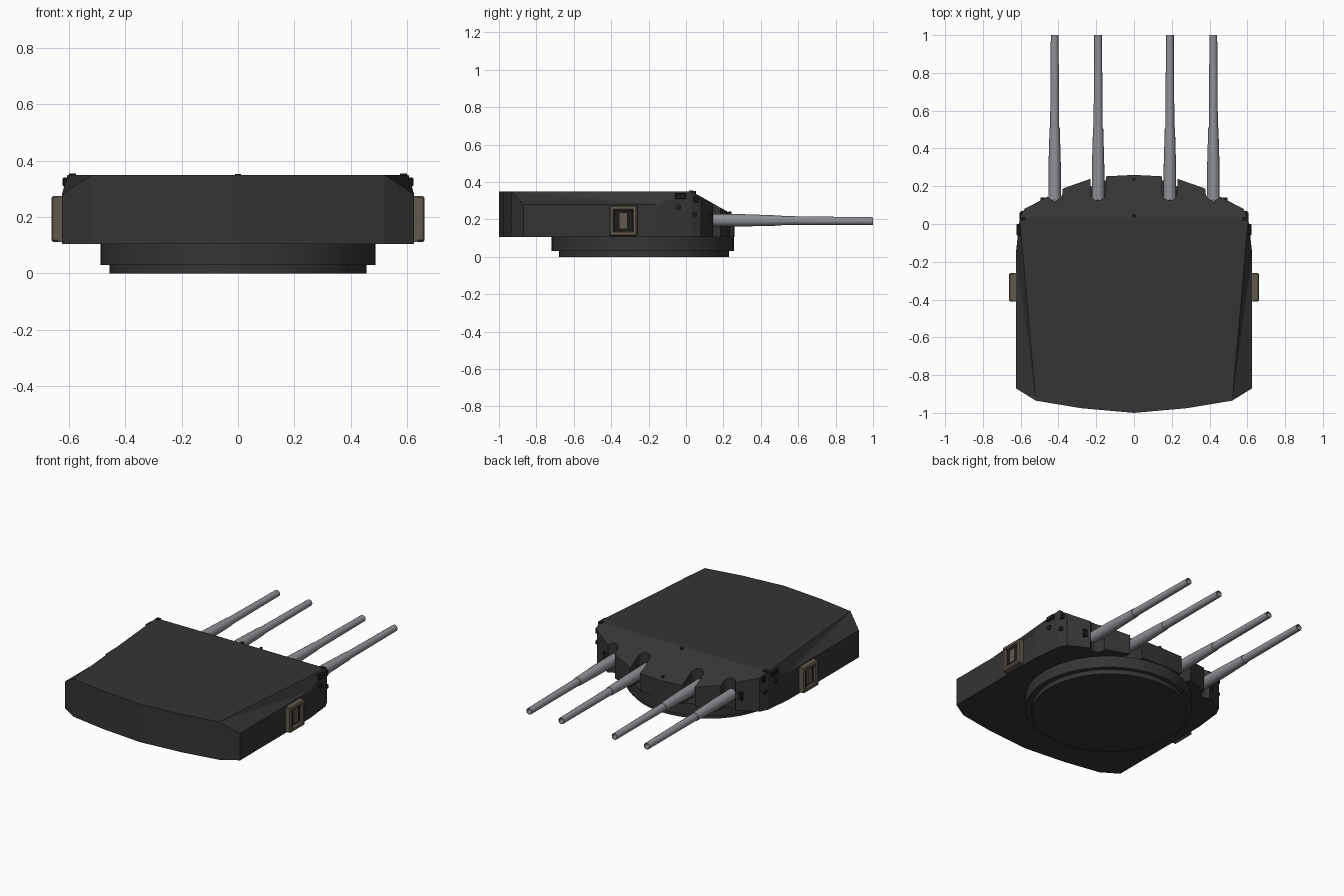
import bpy, bmesh, math
from mathutils import Matrix, Vector

if "Cube" in bpy.data.objects:
    bpy.data.objects.remove(bpy.data.objects["Cube"])


def material(name, r, g, b):
    m = bpy.data.materials.new(name)
    m.use_nodes = True
    m.diffuse_color = (r, g, b, 1)
    node = next(n for n in m.node_tree.nodes if n.type == "BSDF_PRINCIPLED")
    node.inputs["Base Color"].default_value = (r, g, b, 1)
    node.inputs["Roughness"].default_value = 0.7
    return m


ARMOUR = material("dark armour", 0.035, 0.035, 0.036)
STEEL = material("gun steel", 0.27, 0.28, 0.30)
TAN = material("tan housing", 0.12, 0.10, 0.075)
BLACK = material("black fitting", 0.012, 0.012, 0.012)


def finish(name, bm, mat, smooth=False):
    bmesh.ops.recalc_face_normals(bm, faces=bm.faces)
    me = bpy.data.meshes.new(name)
    bm.to_mesh(me)
    bm.free()
    ob = bpy.data.objects.new(name, me)
    bpy.context.collection.objects.link(ob)
    me.materials.append(mat)
    if smooth:
        bpy.ops.object.select_all(action="DESELECT")
        bpy.context.view_layer.objects.active = ob
        ob.select_set(True)
        bpy.ops.object.shade_smooth_by_angle(angle=math.radians(35))
    return ob


def box(name, lo, hi, mat, bevel=0):
    lo, hi = Vector(lo), Vector(hi)
    bm = bmesh.new()
    bmesh.ops.create_cube(bm, size=1)
    for v in bm.verts:
        v.co = (lo + hi) / 2 + v.co * (hi - lo)
    if bevel:
        bmesh.ops.bevel(bm, geom=bm.edges[:], offset=bevel, segments=1, affect="EDGES")
    return finish(name, bm, mat)


def cylinder(name, centre, r, depth, mat, axis="Z", sides=16):
    bm = bmesh.new()
    bmesh.ops.create_cone(bm, cap_ends=True, segments=sides, radius1=r, radius2=r, depth=depth)
    rot = Matrix.Rotation(math.pi / 2, 4, "Y") if axis == "X" else Matrix()
    bmesh.ops.transform(bm, matrix=Matrix.Translation(centre) @ rot, verts=bm.verts)
    return finish(name, bm, mat, True)


# Gunhouse: outline stations for one half, rear to gun face, mirrored
def slope_z(y):
    return 0.35 - (y - 0.03) * 0.565


half = [(0, -1, .35), (.28, -.975, .35), (.52, -.935, .35), (.625, -.87, .28),
        (.625, -.15, .28), (.605, .03, .35)]
half += [(x, y, slope_z(y)) for x, y in [(.58, .08), (.37, .19), (.2, .25), (0, .26)]]
last = len(half) - 1
outline = half + [(-x, y, z) for x, y, z in half[last - 1:0:-1]]
count = len(outline)
bm = bmesh.new()
low = [bm.verts.new((x, y, 0.105)) for x, y, z in outline]
top = [bm.verts.new(p) for p in outline]
bm.faces.new(low)
for i in range(count):
    j = (i + 1) % count
    bm.faces.new((low[i], low[j], top[j], top[i]))


def mirror(i):
    return (count - i) % count


bm.faces.new([top[i] for i in (0, 1, 2, 5, mirror(5), mirror(2), mirror(1))])
bm.faces.new([top[i] for i in range(5, mirror(5) + 1)])
for side in (lambda i: i, mirror):
    bm.faces.new([top[side(i)] for i in (2, 3, 4)])
    bm.faces.new([top[side(i)] for i in (2, 4, 5)])
gunhouse = finish("gunhouse", bm, ARMOUR)

# Gun ports: round-ended slots cut through the sloped face
GUNS = (-0.42, -0.19, 0.19, 0.42)
for gx in GUNS:
    bm = bmesh.new()
    n, r, yc = 12, 0.041, 0.166
    ring = [(gx + r * math.cos(math.pi + math.pi * k / n),
             yc + r * math.sin(math.pi + math.pi * k / n)) for k in range(n + 1)]
    ring += [(gx + r, 0.5), (gx - r, 0.5)]
    base = bm.faces.new([bm.verts.new((x, y, 0.05)) for x, y in ring])
    ext = bmesh.ops.extrude_face_region(bm, geom=[base])
    bmesh.ops.translate(bm, vec=(0, 0, 0.5),
                        verts=[v for v in ext["geom"] if isinstance(v, bmesh.types.BMVert)])
    cutter = finish("port_cutter", bm, ARMOUR)
    cutter.hide_render = True
    mod = gunhouse.modifiers.new("port", "BOOLEAN")
    mod.operation, mod.solver, mod.object = "DIFFERENCE", "EXACT", cutter
    bpy.context.view_layer.objects.active = gunhouse
    bpy.ops.object.modifier_apply(modifier=mod.name)
    bpy.data.objects.remove(cutter)

# Rotating base rings
cylinder("upper_ring", (0, -0.232, 0.0675), 0.488, 0.075, ARMOUR, sides=48)
cylinder("lower_ring", (0, -0.225, 0.016), 0.455, 0.032, ARMOUR, sides=48)


# Gun barrels: stepped, tapered and hollow at the muzzle
def barrel(name, gx):
    profile = [(.128, .034), (.3, .033), (.51, .027), (.51, .024), (1, .0205), (1, .016), (.9, .016)]
    sides = 16
    bm = bmesh.new()
    rings = []
    for y, r in profile:
        z = 0.197 - 0.006 * y
        rings.append([bm.verts.new((gx + r * math.cos(2 * math.pi * k / sides), y,
                                    z + r * math.sin(2 * math.pi * k / sides)))
                      for k in range(sides)])
    for a, b in zip(rings, rings[1:]):
        for k in range(sides):
            m = (k + 1) % sides
            bm.faces.new((a[k], a[m], b[m], b[k]))
    bm.faces.new(rings[0])
    bm.faces.new(rings[-1])
    finish(name, bm, STEEL, True)


for number, gx in enumerate(GUNS):
    barrel(f"gun_barrel_{number + 1}", gx)


# Fittings on both sides
for s, side in ((1, "left"), (-1, "right")):
    def side_box(name, x0, x1, y0, y1, z0, z1, mat, bevel=0):
        a, b = sorted((s * x0, s * x1))
        box(f"{side}_{name}", (a, y0, z0), (b, y1, z1), mat, bevel)

    # Rangefinder housing: frame bars around a recessed window
    y0, y1, z0, z1, w = -0.41, -0.26, 0.112, 0.275, 0.026
    side_box("rangefinder_back", .6, .638, y0, y1, z0, z1, TAN)
    side_box("rangefinder_bottom", .62, .662, y0, y1, z0, z0 + w, TAN, .006)
    side_box("rangefinder_top", .62, .662, y0, y1, z1 - w, z1, TAN, .006)
    side_box("rangefinder_rear_post", .62, .662, y0, y0 + w, z0, z1, TAN, .006)
    side_box("rangefinder_fore_post", .62, .662, y1 - w, y1, z0, z1, TAN, .006)
    side_box("rangefinder_window", .63, .642, y0 + w, y1 - w, z0 + w, z1 - w, BLACK)
    side_box("rangefinder_shutter", .63, .652, -.358, -.312, .15, .237, TAN)
    # Sighting hoods, ports and face hatch
    side_box("sight_hood", .59, .622, -.06, 0, .308, .34, BLACK, .004)
    side_box("sight_bracket", .57, .602, .04, .068, .29, .325, BLACK, .003)
    side_box("roof_lug", .575, .6, .015, .038, .335, .354, BLACK)
    cylinder(f"{side}_rear_port", (s * .612, -.04, .265), .015, .018, BLACK, "X")
    cylinder(f"{side}_fore_port", (s * .597, .045, .225), .015, .018, BLACK, "X")
    side_box("face_hatch", .47, .495, .12, .14, .175, .225, BLACK)

# Small periscopes on the sloped face
cylinder("upper_periscope", (0, .042, .345), .011, .014, BLACK)
cylinder("lower_periscope", (0, .235, .236), .009, .014, BLACK)
